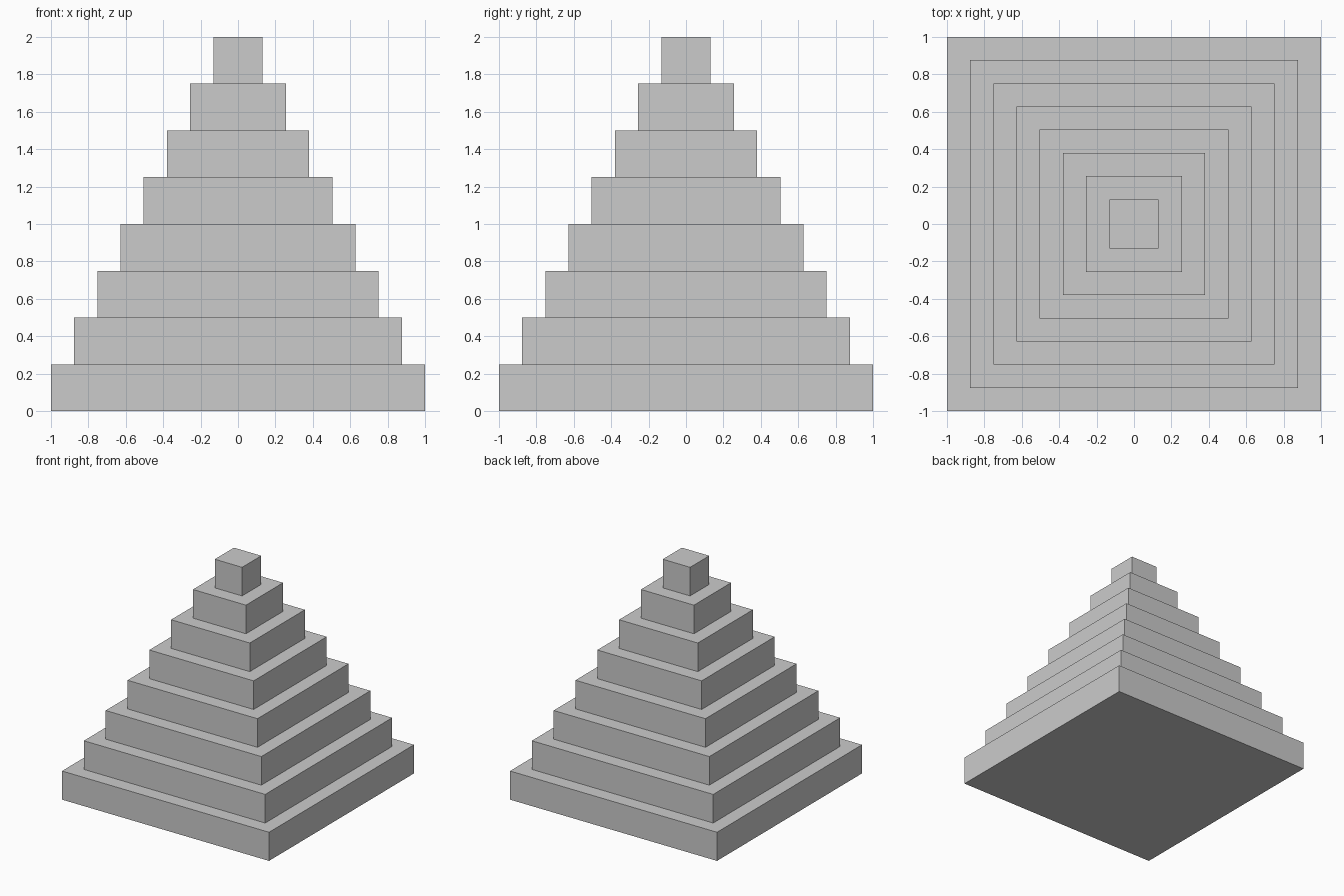
import bpy
import bmesh

if "Cube" in bpy.data.objects:
    bpy.data.objects.remove(bpy.data.objects["Cube"])

STEPS = 8
STEP_HEIGHT = 0.25
BASE_HALF, TOP_HALF = 1.0, 0.132

bm = bmesh.new()


def ring(half, z):
    """Square loop of four vertices at height z."""
    return [bm.verts.new((sx * half, sy * half, z))
            for sx, sy in ((-1, -1), (1, -1), (1, 1), (-1, 1))]


# Stepped profile: a bottom and a top ring for every tier
rings = []
for i in range(STEPS):
    half = BASE_HALF + (TOP_HALF - BASE_HALF) * i / (STEPS - 1)
    rings += [ring(half, i * STEP_HEIGHT), ring(half, (i + 1) * STEP_HEIGHT)]

# Risers and treads
for low, high in zip(rings, rings[1:]):
    for k in range(4):
        n = (k + 1) % 4
        bm.faces.new((low[k], low[n], high[n], high[k]))

# Underside and summit
bm.faces.new(rings[0][::-1])
bm.faces.new(rings[-1])

mesh = bpy.data.meshes.new("stepped_pyramid")
bm.to_mesh(mesh)
bm.free()
pyramid = bpy.data.objects.new("stepped_pyramid", mesh)
bpy.context.collection.objects.link(pyramid)
